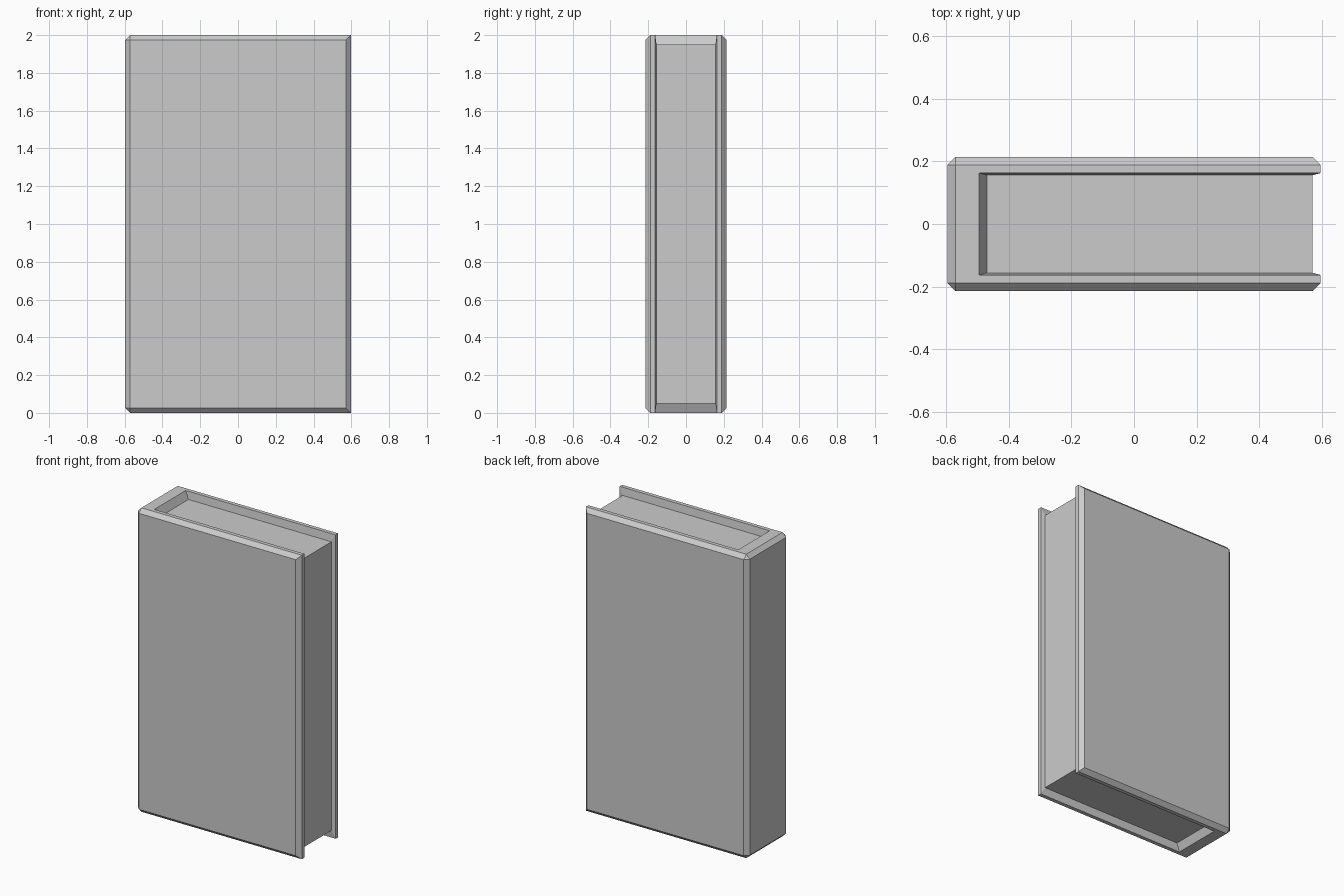
import bpy
import bmesh

if "Cube" in bpy.data.objects:
    bpy.data.objects.remove(bpy.data.objects["Cube"])

X, Y, H = 0.597, 0.215, 2.0    # half length, half thickness, height
C = 0.026                      # chamfer of the cover edges
D = 0.05                       # depth of the page block below the cover ends
PAGE_Y, LIP_Y = 0.156, 0.163   # page half width, inner cover lip

# Half cross-section of the cover (y > 0), from inner spine round to outer spine.
# Values are x, y, distance from the end.
body_half = [(-0.47, PAGE_Y, D), (X - C, PAGE_Y, D), (X, LIP_Y, C),
             (X, Y - C, C), (X - C, Y, C), (-X + C, Y, C), (-X, Y - C, C)]
end_half = [(-0.495, LIP_Y, 0), (X, LIP_Y, 0), (X, LIP_Y, 0),
            (X, Y - C, 0), (X, Y - C, 0), (-X + C, Y - C, 0), (-X + C, Y - C, 0)]

bm = bmesh.new()


def ring(half, top):
    """Mirror a half section in y and place it at the top or bottom end."""
    pts = half + [(x, -y, d) for x, y, d in reversed(half)]
    return [bm.verts.new((x, y, H - d if top else d)) for x, y, d in pts]


rings = [ring(end_half, False), ring(body_half, False),
         ring(body_half, True), ring(end_half, True)]
n = len(rings[0])

# cover walls and chamfers, leaving out the walls hidden by the pages
for k in range(3):
    a, b = rings[k], rings[k + 1]
    for i in range(n):
        j = (i + 1) % n
        if k == 1 and i in (0, n - 2, n - 1):
            continue
        bm.faces.new((a[i], a[j], b[j], b[i]))

# flat cover ends: two boards and the spine
for r in (rings[0], rings[3]):
    for quad in ((0, 2, 4, 6), (13, 11, 9, 7), (0, 6, 7, 13)):
        bm.faces.new([r[i] for i in quad])

# page block: bottom, top and fore edge
lo, hi = rings[1], rings[2]
for r in (lo, hi):
    bm.faces.new([r[i] for i in (0, 1, 12, 13)])
bm.faces.new((lo[1], lo[12], hi[12], hi[1]))

# merge the mitred corners and tidy normals
bmesh.ops.remove_doubles(bm, verts=bm.verts[:], dist=1e-5)
bmesh.ops.recalc_face_normals(bm, faces=bm.faces[:])

mesh = bpy.data.meshes.new("book")
bm.to_mesh(mesh)
bm.free()
bpy.context.collection.objects.link(bpy.data.objects.new("book", mesh))
